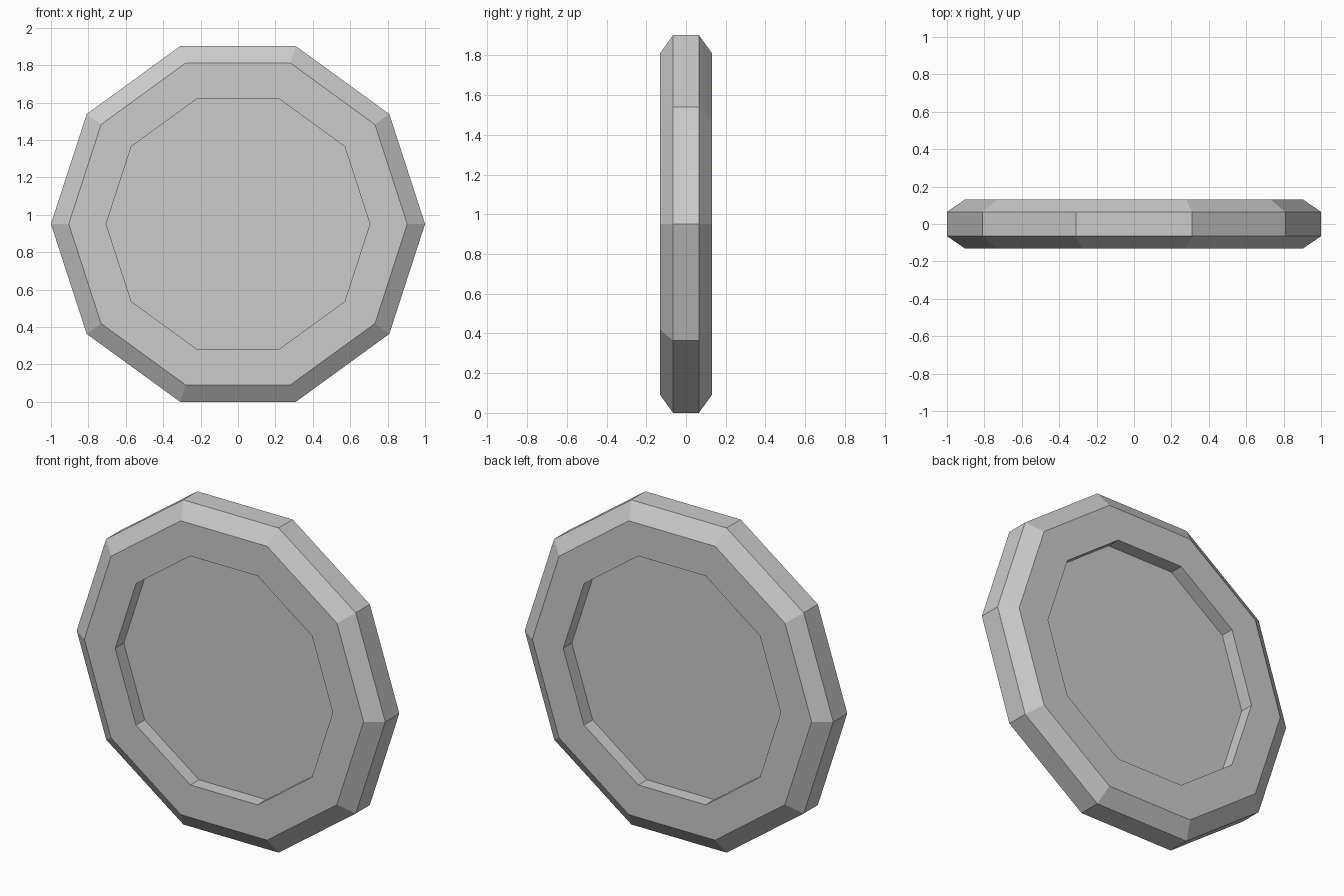
import bpy, bmesh
from math import cos, sin, pi

if "Cube" in bpy.data.objects:
    bpy.data.objects.remove(bpy.data.objects["Cube"])

SIDES = 10
CENTRE_Z = sin(2 * pi / 5)  # flat edge rests on the floor

# Half profile (radius, y) from front recess floor to rim, then mirrored to the back
half = [(0.705, -0.05), (0.705, -0.13), (0.905, -0.13), (1.0, -0.065)]
profile = half + [(r, -y) for r, y in reversed(half)]

# Ten-sided disc with bevelled rim and a recess on both faces
bm = bmesh.new()
rings = [[bm.verts.new((r * cos(2 * pi * i / SIDES), y, CENTRE_Z + r * sin(2 * pi * i / SIDES)))
          for i in range(SIDES)] for r, y in profile]
for a, b in zip(rings, rings[1:]):
    for i in range(SIDES):
        j = (i + 1) % SIDES
        bm.faces.new((a[i], a[j], b[j], b[i]))
bm.faces.new(rings[0])   # front recess floor
bm.faces.new(rings[-1])  # back recess floor
bmesh.ops.recalc_face_normals(bm, faces=bm.faces)

mesh = bpy.data.meshes.new("coin_disc")
bm.to_mesh(mesh)
bm.free()
bpy.context.collection.objects.link(bpy.data.objects.new("coin_disc", mesh))
